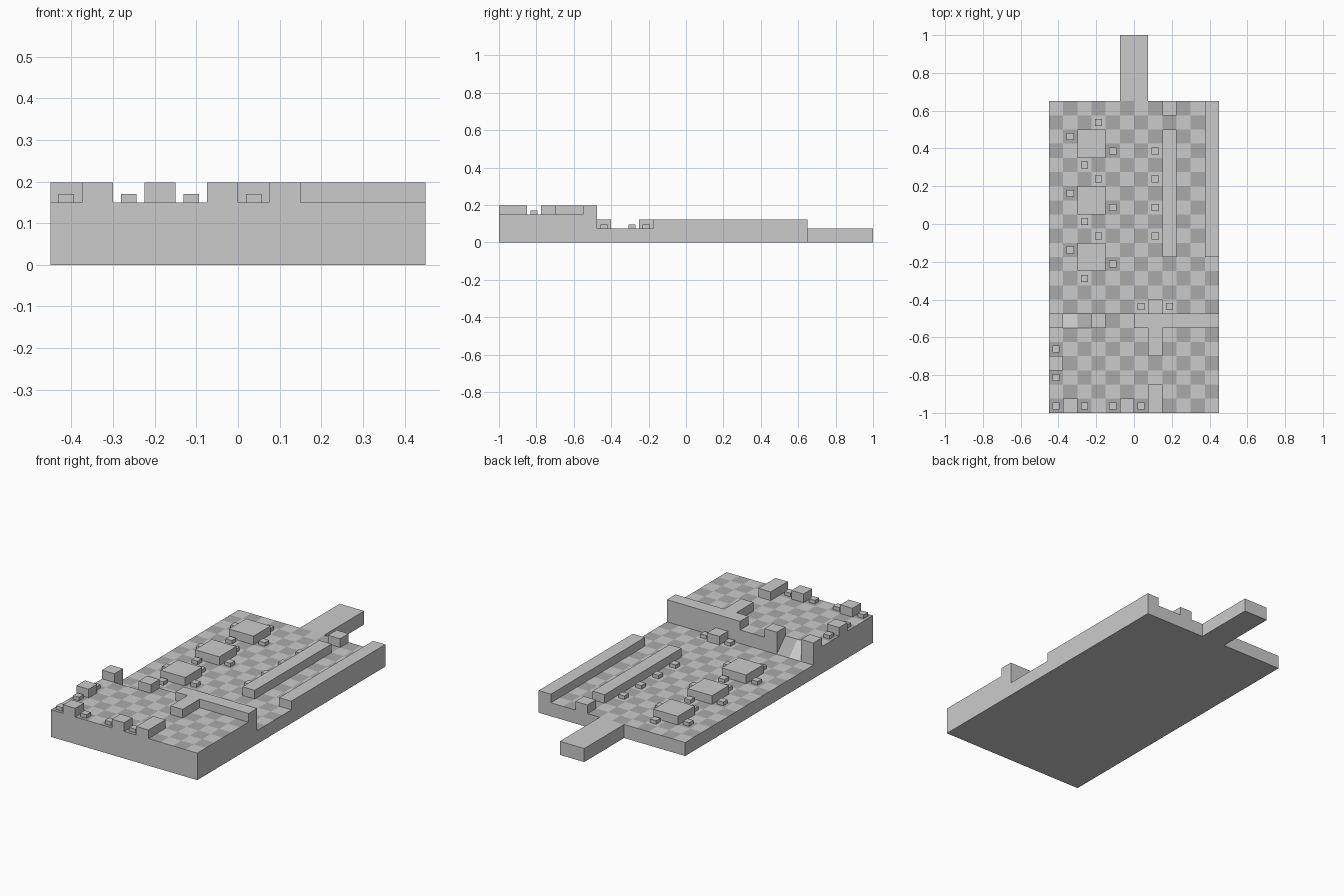
import bpy, bmesh

if "Cube" in bpy.data.objects:
    bpy.data.objects.remove(bpy.data.objects["Cube"])

C = 0.075                  # tile size
X0, Y0 = -0.45, -1.0       # front left corner of the tile grid
LOW, HIGH = 0.075, 0.15    # the two floor levels
STEP_ROW = 7               # rows before this one are on the terrace
WALL_H, SEAT_H, SEAT_W = 0.048, 0.02, 0.0375

dark = bpy.data.materials.new("dark_tile")
dark.diffuse_color = (0.4, 0.4, 0.4, 1)
dark.use_nodes = True
dark.node_tree.nodes["Principled BSDF"].inputs["Base Color"].default_value = dark.diffuse_color
light = bpy.data.materials.new("light_tile")
light.diffuse_color = (0.8, 0.8, 0.8, 1)
light.use_nodes = True
light.node_tree.nodes["Principled BSDF"].inputs["Base Color"].default_value = light.diffuse_color


def finish(name, bm):
    bmesh.ops.recalc_face_normals(bm, faces=bm.faces)
    me = bpy.data.meshes.new(name)
    bm.to_mesh(me)
    bm.free()
    ob = bpy.data.objects.new(name, me)
    bpy.context.collection.objects.link(ob)
    return ob


def box(name, x0, x1, y0, y1, z0, z1):
    bm = bmesh.new()
    bmesh.ops.create_cube(bm, size=1)
    for v in bm.verts:
        v.co = ((x0 + x1) / 2 + v.co.x * (x1 - x0),
                (y0 + y1) / 2 + v.co.y * (y1 - y0),
                (z0 + z1) / 2 + v.co.z * (z1 - z0))
    return finish(name, bm)


def floor_z(j):
    return HIGH if j < STEP_ROW else LOW


def block(name, i, j, ni=1, nj=1, z0=None):
    """Raised block covering ni x nj tiles."""
    z = floor_z(j)
    return box(name, X0 + i * C, X0 + (i + ni) * C, Y0 + j * C, Y0 + (j + nj) * C,
               z if z0 is None else z0, z + WALL_H)


def seat(i, j):
    x, y, z, h = X0 + (i + .5) * C, Y0 + (j + .5) * C, floor_z(j), SEAT_W / 2
    return box("seat", x - h, x + h, y - h, y + h, z, z + SEAT_H)


def tiled_floor(name, j0, j1, ramp=()):
    """Solid slab with a checkered top; ramp columns slope down at the back edge."""
    bm = bmesh.new()
    z = floor_z(j0)
    top = [[bm.verts.new((X0 + i * C, Y0 + j * C,
                          LOW if i in ramp and j == j1 else z))
            for j in range(j0, j1 + 1)] for i in range(13)]
    tiles = []
    for i in range(12):
        for n in range(j1 - j0):
            f = bm.faces.new((top[i][n], top[i + 1][n], top[i + 1][n + 1], top[i][n + 1]))
            f.material_index = 1 if (i + j0 + n) % 2 == 0 else 0
            tiles.append(f)
    rim = [e for e in bm.edges if e.is_boundary]
    ext = bmesh.ops.extrude_edge_only(bm, edges=rim)["geom"]
    for v in ext:
        if isinstance(v, bmesh.types.BMVert):
            v.co.z = 0
    bottom = bmesh.ops.contextual_create(
        bm, geom=[e for e in ext if isinstance(e, bmesh.types.BMEdge) and e.is_boundary])
    for f in bm.faces:
        if f not in tiles:
            f.material_index = 0
    ob = finish(name, bm)
    ob.data.materials.append(light)
    ob.data.materials.append(dark)
    return ob


# Floors and the entrance walkway
tiled_floor("terrace_floor", 0, STEP_ROW, ramp=(1, 2, 3))
tiled_floor("main_floor", STEP_ROW, 22)
box("walkway", -C, C, 0.65, 1.0, 0, LOW)

# Terrace walls, ramp posts and partition
block("terrace_wall", 6, 6, 6, 1)
block("partition", 7, 4, 1, 2)
for i in (0, 3):
    block("ramp_post", i, 6, z0=0)

# Terrace tables and seats
for i, j, nj in ((1, 0, 1), (5, 0, 1), (7, 0, 2), (0, 3, 1)):
    block("terrace_table", i, j, 1, nj)
for i, j in ((0, 0), (2, 0), (4, 0), (6, 0), (0, 2), (0, 4)):
    seat(i, j)

# Counter, back bar and small table on the main floor
block("side_wall", 11, 11, 1, 11)
block("counter", 8, 11, 1, 9)
block("counter_end", 8, 21)
block("small_table", 7, 7)
for i, j in ((6, 7), (8, 7), (7, 12), (7, 14), (7, 16), (7, 18)):
    seat(i, j)

# Large tables, each with a pinwheel of four seats
for j in (10, 14, 18):
    block("large_table", 2, j, 2, 2)
    for i, dj in ((2, -1), (4, 0), (1, 1), (3, 2)):
        seat(i, j + dj)
